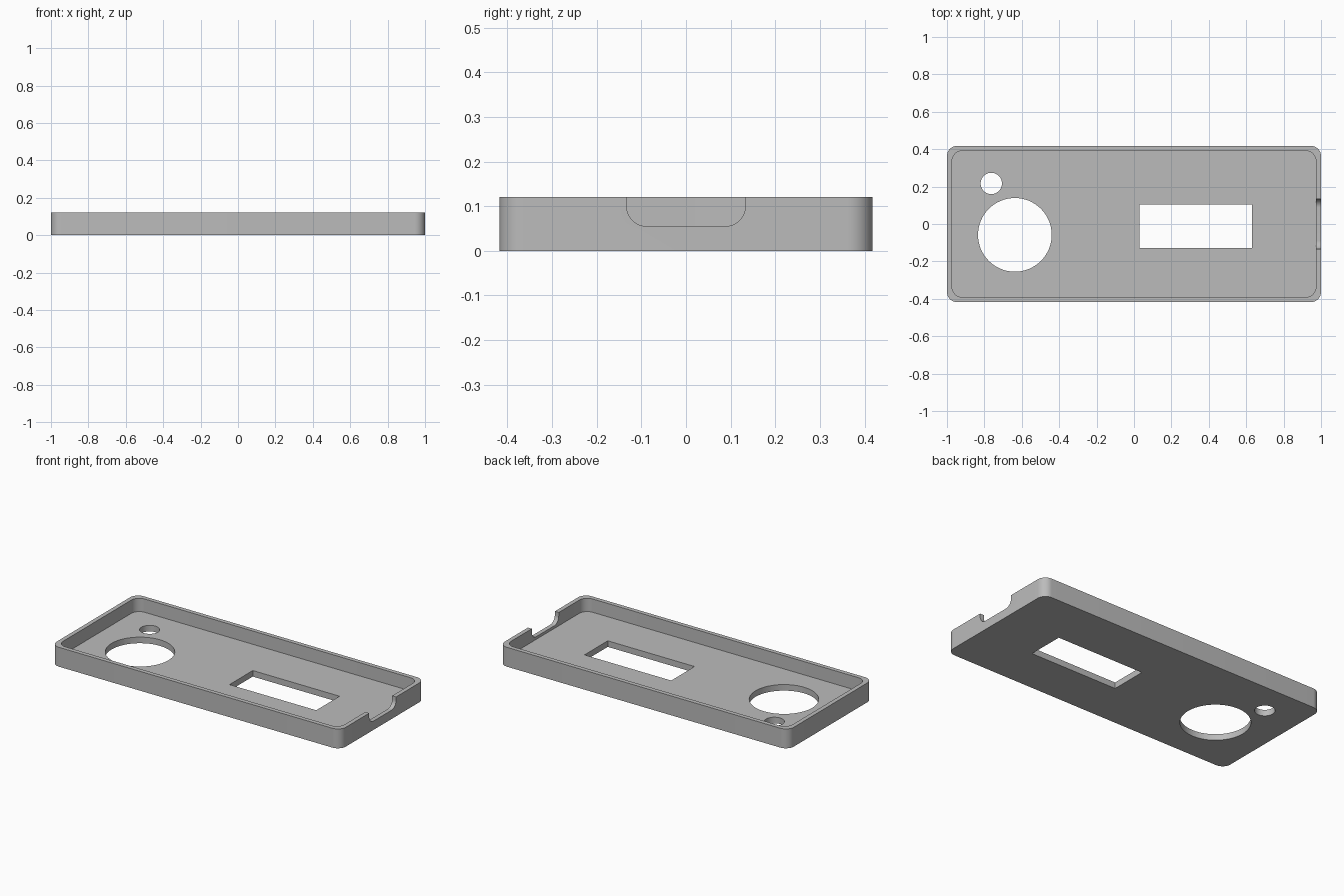
import bpy, bmesh
from math import cos, sin, pi, radians

default = bpy.data.objects.get("Cube")
if default:
    bpy.data.objects.remove(default, do_unlink=True)

HALF_X, HALF_Y, HEIGHT = 1.0, 0.418, 0.121
WALL, FLOOR, CORNER = 0.027, 0.038, 0.055

grey = bpy.data.materials.new("plain grey")
grey.use_nodes = True
colour = (0.5, 0.5, 0.5, 1)
grey.diffuse_color = colour
grey.node_tree.nodes["Principled BSDF"].inputs["Base Color"].default_value = colour


def rounded_rect(hx, hy, r, steps=12):
    """Outline of a rectangle with rounded corners, counter-clockwise."""
    pts = []
    for k, (sx, sy) in enumerate([(1, 1), (-1, 1), (-1, -1), (1, -1)]):
        for i in range(steps + 1):
            a = (k + i / steps) * pi / 2
            pts.append((sx * (hx - r) + r * cos(a), sy * (hy - r) + r * sin(a)))
    return pts


def circle(cx, cy, r, n=64):
    return [(cx + r * cos(2 * pi * i / n), cy + r * sin(2 * pi * i / n)) for i in range(n)]


def prism(name, outline, low, high, axis="z"):
    """Extrude an outline along z, or a (y, z) outline along x."""
    bm = bmesh.new()
    place = (lambda u, v, t: (u, v, t)) if axis == "z" else (lambda u, v, t: (t, u, v))
    face = bm.faces.new([bm.verts.new(place(u, v, low)) for u, v in outline])
    new = bmesh.ops.extrude_face_region(bm, geom=[face])["geom"]
    shift = place(0, 0, high - low)
    bmesh.ops.translate(bm, vec=shift, verts=[g for g in new if isinstance(g, bmesh.types.BMVert)])
    bmesh.ops.recalc_face_normals(bm, faces=bm.faces)
    mesh = bpy.data.meshes.new(name)
    bm.to_mesh(mesh)
    bm.free()
    mesh.materials.append(grey)
    obj = bpy.data.objects.new(name, mesh)
    bpy.context.collection.objects.link(obj)
    return obj


# Shallow tray body
tray = prism("enclosure_tray", rounded_rect(HALF_X, HALF_Y, CORNER), 0, HEIGHT)

# Cavity, floor openings and the cable notch in the +x wall
window = [(0.03, -0.127), (0.63, -0.127), (0.63, 0.103), (0.03, 0.103)]
notch = [(y, z + 0.155) for y, z in rounded_rect(0.133, 0.1, 0.045)]
cutters = [
    prism("cavity_cutter", rounded_rect(HALF_X - WALL, HALF_Y - WALL, CORNER), FLOOR, 0.3),
    prism("dial_hole_cutter", circle(-0.637, -0.058, 0.197), -0.1, 0.2),
    prism("small_hole_cutter", circle(-0.763, 0.217, 0.057, 48), -0.1, 0.2),
    prism("window_cutter", window, -0.1, 0.2),
    prism("notch_cutter", notch, 0.9, 1.1, axis="x"),
]

bpy.ops.object.select_all(action="DESELECT")
bpy.context.view_layer.objects.active = tray
tray.select_set(True)
for cutter in cutters:
    cutter.hide_render = True
    mod = tray.modifiers.new(cutter.name, "BOOLEAN")
    mod.operation, mod.solver, mod.object = "DIFFERENCE", "EXACT", cutter
    bpy.ops.object.modifier_apply(modifier=mod.name)
    bpy.data.objects.remove(cutter, do_unlink=True)

bpy.ops.object.shade_smooth_by_angle(angle=radians(30))
